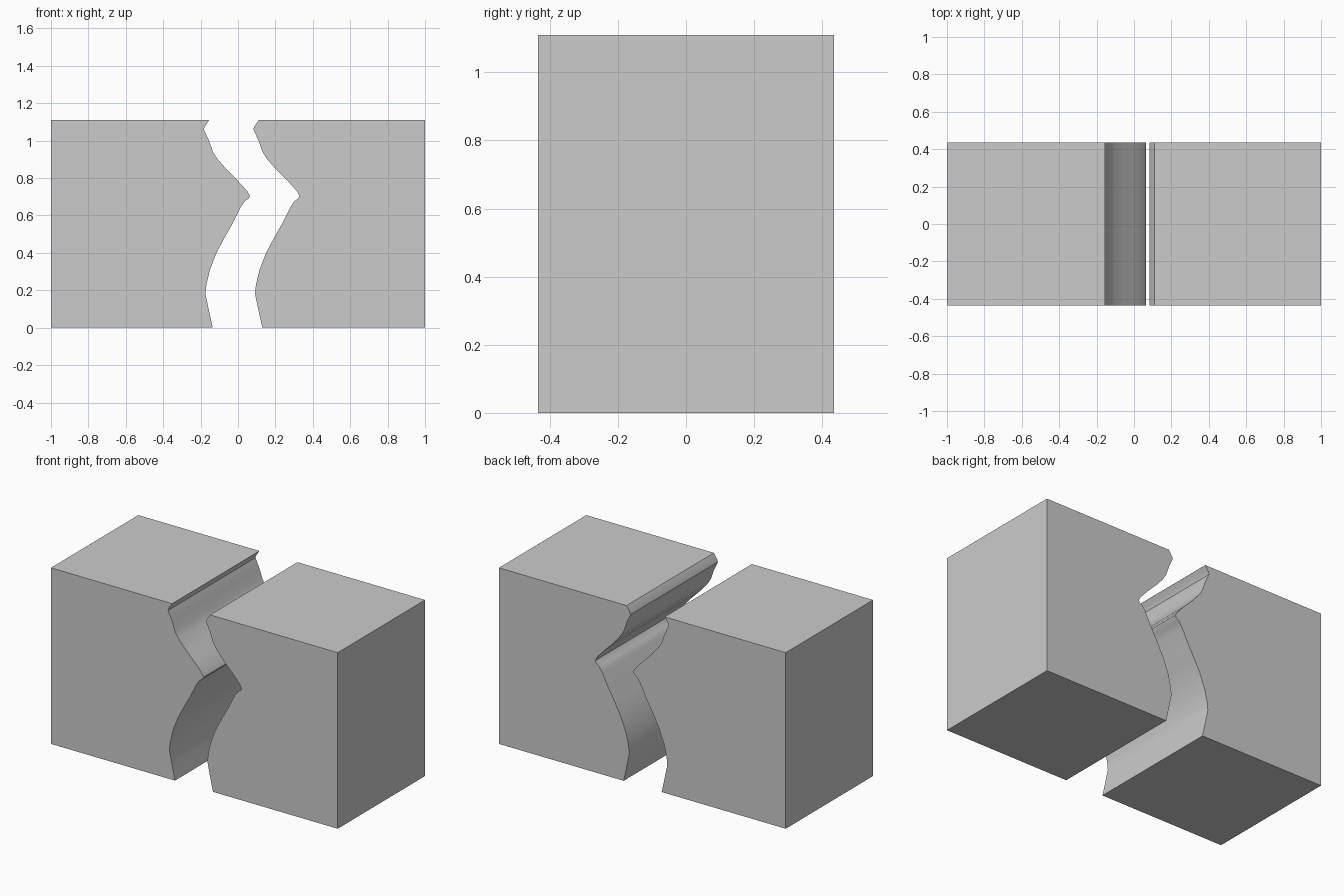
import bpy
import bmesh
from math import radians
from mathutils import Vector

cube = bpy.data.objects.get("Cube")
if cube:
    bpy.data.objects.remove(cube, do_unlink=True)

HEIGHT = 1.11
DEPTH = 0.87
GAP = 0.265

# Wavy split line as (x, z), from bottom to top
SPLIT = [
    (-0.135, 0), (-0.155, 0.09), (-0.174, 0.18), (-0.169, 0.23),
    (-0.15, 0.31), (-0.115, 0.4), (-0.07, 0.485), (-0.03, 0.555),
    (0.015, 0.645), (0.035, 0.675), (0.058, 0.692), (0.064, 0.705),
    (0.05, 0.73), (0, 0.785), (-0.06, 0.845), (-0.11, 0.902),
    (-0.135, 0.942), (-0.155, 1.0), (-0.176, 1.045), (-0.183, 1.06),
    (-0.178, 1.075), (-0.155, HEIGHT),
]


def split_block(name, outer_x, offset):
    """Extrude the area between an outer wall and the shifted split line."""
    outline = [(x + offset, z) for x, z in SPLIT]
    outline += [(outer_x, HEIGHT), (outer_x, 0)]
    bm = bmesh.new()
    face = bm.faces.new([bm.verts.new((x, -DEPTH / 2, z)) for x, z in outline])
    extruded = bmesh.ops.extrude_face_region(bm, geom=[face], use_keep_orig=True)
    moved = [v for v in extruded["geom"] if isinstance(v, bmesh.types.BMVert)]
    bmesh.ops.translate(bm, verts=moved, vec=Vector((0, DEPTH, 0)))
    bmesh.ops.recalc_face_normals(bm, faces=bm.faces)
    mesh = bpy.data.meshes.new(name)
    bm.to_mesh(mesh)
    bm.free()
    block = bpy.data.objects.new(name, mesh)
    bpy.context.collection.objects.link(block)

    # Smooth the wavy wall, keep the block edges crisp
    bpy.ops.object.select_all(action='DESELECT')
    block.select_set(True)
    bpy.context.view_layer.objects.active = block
    bpy.ops.object.shade_smooth_by_angle(angle=radians(30))
    return block


# Two matching halves with an even gap between them
split_block("right_block", -1, 0)
split_block("left_block", 1, GAP)
